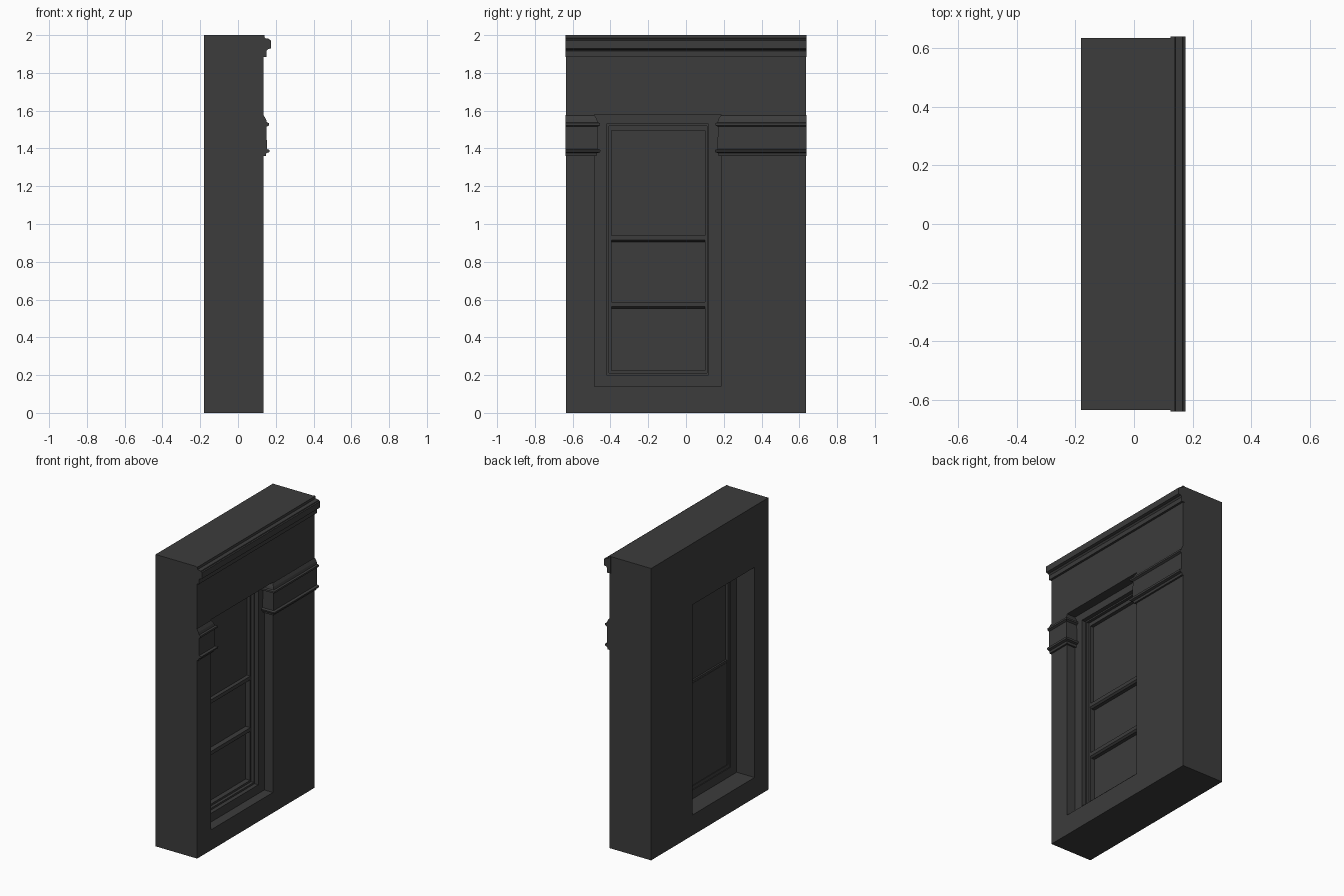
import bpy, bmesh

if "Cube" in bpy.data.objects:
    bpy.data.objects.remove(bpy.data.objects["Cube"])

mat = bpy.data.materials.new("dark_grey")
mat.diffuse_color = (0.045, 0.045, 0.045, 1)
mat.use_nodes = True
mat.node_tree.nodes["Principled BSDF"].inputs["Base Color"].default_value = mat.diffuse_color


def finish(name, bm):
    bmesh.ops.recalc_face_normals(bm, faces=bm.faces[:])
    me = bpy.data.meshes.new(name)
    bm.to_mesh(me)
    bm.free()
    me.materials.append(mat)
    ob = bpy.data.objects.new(name, me)
    bpy.context.collection.objects.link(ob)
    return ob


def loft(name, sections, closed=False):
    """Join equal-length closed sections; cap the ends unless it is a loop."""
    bm = bmesh.new()
    rows = [[bm.verts.new(p) for p in s] for s in sections]
    n = len(rows[0])
    pairs = list(zip(rows, rows[1:])) + ([(rows[-1], rows[0])] if closed else [])
    for a, b in pairs:
        for i in range(n):
            j = (i + 1) % n
            bm.faces.new((a[i], a[j], b[j], b[i]))
    if not closed:
        bm.faces.new(rows[0])
        bm.faces.new(rows[-1])
    return finish(name, bm)


def rect(y0, y1, z0, z1, x):
    return [(x, y0, z0), (x, y1, z0), (x, y1, z1), (x, y0, z1)]


def box(name, y0, y1, z0, z1, x0, x1):
    return loft(name, [rect(y0, y1, z0, z1, x0), rect(y0, y1, z0, z1, x1)])


def ring(name, outer, inner, x0, x1):
    """Rectangular frame around an opening."""
    return loft(name, [rect(*outer, x0), rect(*outer, x1),
                       rect(*inner, x1), rect(*inner, x0)], closed=True)


BACK, FACE = -0.18, 0.135
OPEN = (-0.485, 0.185, 0.14, 1.58)
FRAME = (-0.42, 0.12, 0.20, 1.53)
GLASS = (-0.395, 0.10, 0.225, 1.495)
FRAME_X = 0.07

# Wall with a through opening, stepped window frame and sash
ring("wall", (-0.635, 0.635, 0, 2), OPEN, BACK, FACE)
ring("window_frame", OPEN, FRAME, -0.045, FRAME_X)
ring("frame_bead", FRAME, (-0.407, 0.112, 0.212, 1.52), -0.04, 0.042)
ring("sash", (-0.407, 0.112, 0.212, 1.52), GLASS, -0.04, 0.022)

# Panes: the lower sash sits slightly further back
y0, y1, z0, z1 = GLASS
box("upper_pane", y0, y1, 0.925, z1, -0.022, -0.002)
box("lower_pane", y0, y1, z0, 0.925, -0.036, -0.012)

# Horizontal bars with a bevelled front
for name, zc in (("meeting_rail", 0.925), ("lower_bar", 0.572)):
    loft(name, [[(-0.034, y, zc - 0.02), (0.012, y, zc - 0.02),
                 (0.024, y, zc - 0.01), (0.024, y, zc + 0.015),
                 (-0.034, y, zc + 0.015)] for y in (y0, y1)])

# Cornice along the top of the wall
cornice = [(FACE - 0.01, 1.885), (0.15, 1.885), (0.15, 1.915), (0.158, 1.925),
           (0.175, 1.93), (0.175, 1.972), (0.168, 1.975), (0.166, 1.98),
           (0.142, 1.984), (0.14, 2.0), (FACE - 0.01, 2.0)]
loft("cornice", [[(x, y, z) for x, z in cornice] for y in (-0.639, 0.639)])

# Impost bands, mitred round the opening corner into the reveal
band = [(-0.005, 1.36), (0.012, 1.36), (0.015, 1.375), (0.03, 1.38),
        (0.033, 1.392), (0.018, 1.397), (0.016, 1.515), (0.03, 1.522),
        (0.03, 1.534), (0.018, 1.538), (0.013, 1.555), (0.003, 1.572),
        (-0.005, 1.578)]
for name, end, corner, side in (("left_band", -0.639, OPEN[0], 1),
                                ("right_band", 0.639, OPEN[1], -1)):
    loft(name, [
        [(FACE + o, end, z) for o, z in band],
        [(FACE + o, corner + side * o, z) for o, z in band],
        [(FRAME_X - 0.005, corner + side * o, z) for o, z in band]])
